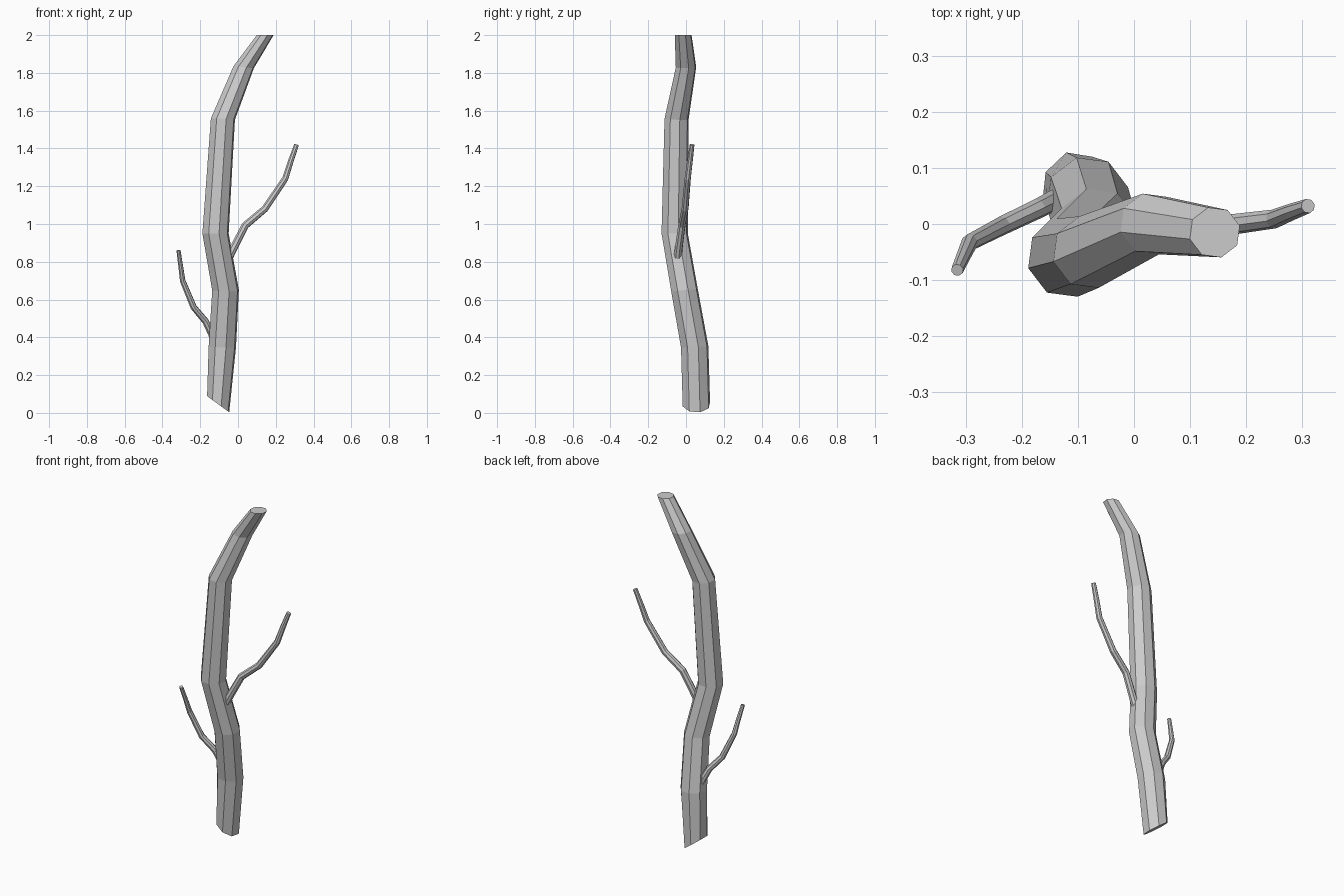
import bpy, math
from mathutils import Vector

if "Cube" in bpy.data.objects:
    bpy.data.objects.remove(bpy.data.objects["Cube"])


def limb(name, rings, sides=8, normals=None, phase=15):
    """Faceted tube through rings of (x, y, z, radius), capped at both ends."""
    pts = [Vector(r[:3]) for r in rings]
    last = len(pts) - 1
    verts, faces = [], []
    for i, p in enumerate(pts):
        if normals:
            n = Vector(normals[i]).normalized()
        else:
            n = (pts[min(i + 1, last)] - pts[max(i - 1, 0)]).normalized()
        turn = Vector((0, 0, 1)).rotation_difference(n)
        for k in range(sides):
            a = 2 * math.pi * k / sides + math.radians(phase)
            verts.append(p + turn @ Vector((math.cos(a), math.sin(a), 0)) * rings[i][3])
    for i in range(last):
        for k in range(sides):
            a, b = i * sides + k, i * sides + (k + 1) % sides
            faces.append((a, b, b + sides, a + sides))
    faces.append(tuple(reversed(range(sides))))
    faces.append(tuple(range(last * sides, (last + 1) * sides)))
    mesh = bpy.data.meshes.new(name)
    mesh.from_pydata(verts, [], faces)
    ob = bpy.data.objects.new(name, mesh)
    bpy.context.collection.objects.link(ob)
    return ob


# crooked trunk with a slanted cut at the foot and a level cut at the top
trunk = [(-0.105, 0.055, 0.046, 0.075), (-0.083, 0.046, 0.35, 0.075),
         (-0.066, -0.008, 0.65, 0.073), (-0.119, -0.060, 0.95, 0.072),
         (-0.080, -0.050, 1.555, 0.066), (0.030, 0.000, 1.83, 0.056),
         (0.144, -0.015, 2.0, 0.046)]
limb("trunk", trunk,
     normals=[(0.59, 0, 0.81), (0.03, -0.05, 1), (0, -0.1, 1), (0, 0, 1),
              (0.05, 0.04, 1), (0.1, 0, 1), (0, 0, 1)])

# upper branch, to the right
limb("right_branch", [(-0.055, -0.045, 0.81, 0.023), (-0.022, -0.038, 0.875, 0.021),
                      (0.038, -0.022, 0.992, 0.020), (0.142, -0.005, 1.08, 0.019),
                      (0.25, 0.009, 1.24, 0.017), (0.282, 0.022, 1.34, 0.015),
                      (0.31, 0.032, 1.42, 0.013)])

# lower branch, to the left
limb("left_branch", [(-0.12, 0.052, 0.37, 0.020), (-0.143, 0.042, 0.425, 0.019),
                     (-0.172, 0.027, 0.485, 0.018), (-0.235, -0.003, 0.56, 0.017),
                     (-0.293, -0.033, 0.70, 0.015), (-0.303, -0.055, 0.775, 0.013),
                     (-0.315, -0.082, 0.86, 0.011)])
